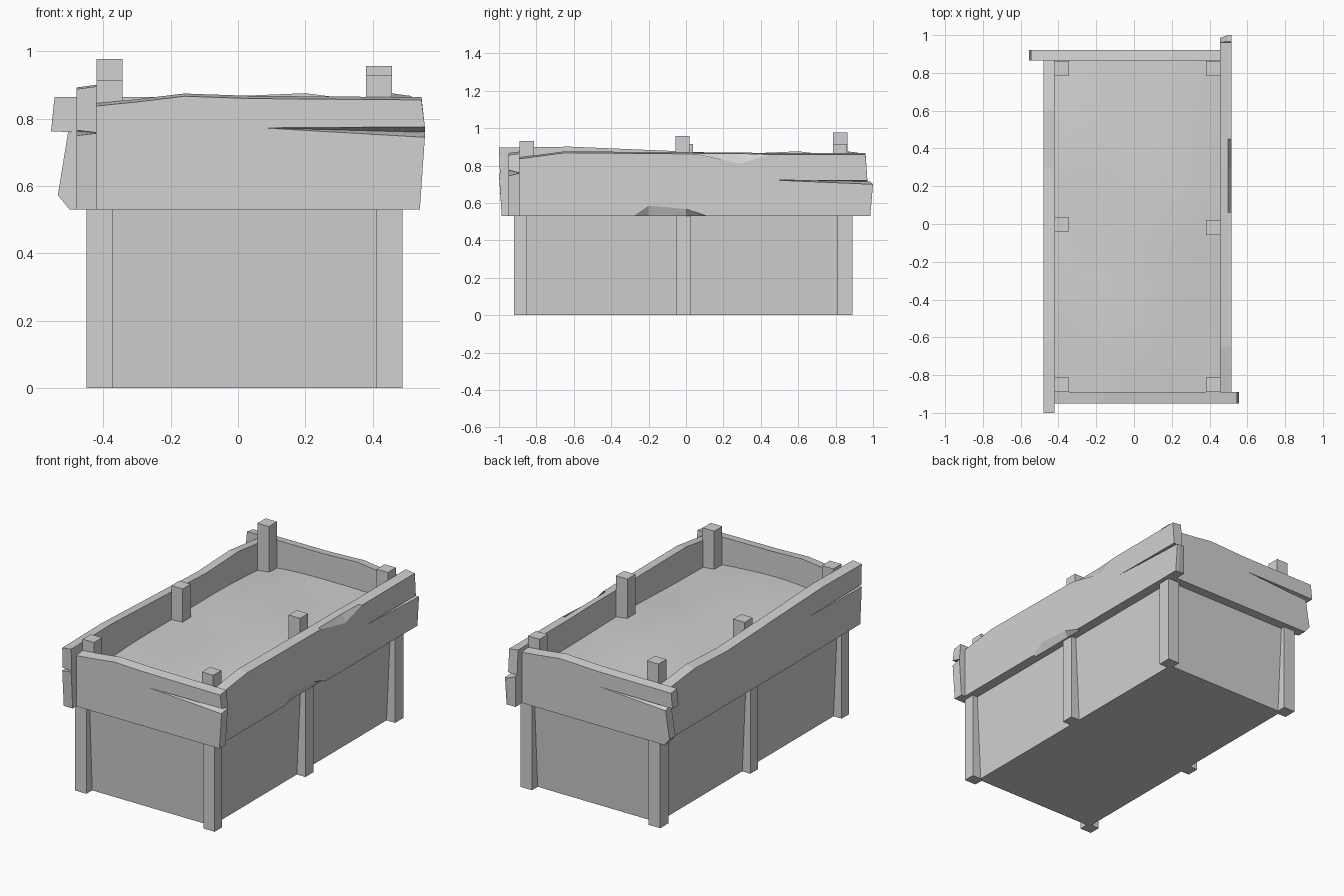
import bpy, bmesh, math

default = bpy.data.objects.get("Cube")
if default:
    bpy.data.objects.remove(default, do_unlink=True)

# Single weathered grey
grey = bpy.data.materials.new("weathered_grey")
grey.use_nodes = True
colour = (0.64, 0.64, 0.64, 1)
grey.diffuse_color = colour
grey.node_tree.nodes["Principled BSDF"].inputs["Base Color"].default_value = colour


def finish(name, bm):
    bmesh.ops.recalc_face_normals(bm, faces=bm.faces)
    mesh = bpy.data.meshes.new(name)
    bm.to_mesh(mesh)
    bm.free()
    mesh.materials.append(grey)
    obj = bpy.data.objects.new(name, mesh)
    bpy.context.scene.collection.objects.link(obj)
    return obj


def loft(name, rings):
    """Closed solid through rings with equal point counts."""
    bm = bmesh.new()
    loops = [[bm.verts.new(p) for p in ring] for ring in rings]
    bm.faces.new(loops[0])
    bm.faces.new(loops[-1])
    for a, b in zip(loops, loops[1:]):
        for i in range(len(a)):
            j = (i + 1) % len(a)
            bm.faces.new((a[i], a[j], b[j], b[i]))
    return finish(name, bm)


def rect(x0, x1, y0, y1, z):
    return [(x0, y0, z), (x1, y0, z), (x1, y1, z), (x0, y1, z)]


def box(name, x0, x1, y0, y1, z0, z1):
    return loft(name, [rect(x0, x1, y0, y1, z0), rect(x0, x1, y0, y1, z1)])


def board(name, axis, outer, inner, profile, closed, chips={}):
    """Plank from a length/height profile. closed moves the crack points on the
    inner face so the crack ends there; chips lowers points on the outer face."""
    def ring(depth, moved, lift):
        pts = [moved.get(i, (u, z + lift if z > .8 else z))
               for i, (u, z) in enumerate(profile)]
        if axis == "x":
            return [(u, depth, z) for u, z in pts]
        return [(depth, u, z) for u, z in pts]
    rings = [ring(outer, chips, 0), ring(inner, closed, .008)]
    if chips:
        rings.insert(1, ring(outer + (inner - outer) * .3, {}, .002))
    return loft(name, rings)


# Tapered box body
loft("body", [rect(-.395, .43, -.865, .835, 0),
              rect(-.42, .455, -.89, .865, .53),
              rect(-.42, .455, -.89, .865, .62)])

# Outer legs and inner post tops: leg depth range, then post start and height per side
rows = {"front": (-.92, -.85, (-.89, .915), (-.89, .93)),
        "middle": (-.05, .025, (-.04, .915), (-.057, .957)),
        "back": (.81, .89, (.787, .978), (.785, .914))}
for row, (y0, y1, right, left) in rows.items():
    for side, x0, px, (py, top) in (("right", -.45, -.42, right),
                                    ("left", .411, .38, left)):
        box(f"{row}_{side}_leg", x0, x0 + .077, y0, y1, 0, .56)
        box(f"{row}_{side}_post", px, px + .077, py, py + .077, .55, top)

# Split and chipped boards, lapped around the corners
board("front_board", "x", -.95, -.89, [
    (-.42, .53), (.54, .53), (.555, .745), (.07, .773), (.555, .776),
    (.545, .856), (.04, .86), (-.16, .867), (-.3, .85), (-.42, .838)],
    closed={2: (.555, .759), 3: (.545, .76), 4: (.555, .761)})
board("back_board", "x", .922, .865, [
    (.455, .53), (-.5, .53), (-.535, .573), (-.508, .74), (-.07, .768),
    (-.555, .765), (-.545, .856), (-.04, .858), (.2, .868), (.3, .855), (.455, .838)],
    closed={3: (-.505, .759), 4: (-.495, .76), 5: (-.555, .763)})
board("left_board", "y", .515, .455, [
    (-.89, .53), (-.28, .53), (-.2, .53), (0, .53), (.11, .53), (.985, .53),
    (1, .7), (.485, .722), (.97, .719), (.96, .858), (.45, .858), (.29, .862),
    (.06, .862), (-.65, .868), (-.89, .836)],
    closed={6: (.985, .714), 7: (.96, .715), 8: (.97, .716)},
    chips={2: (-.2, .585), 3: (0, .568), 11: (.29, .81)})
board("right_board", "y", -.48, -.42, [
    (.865, .53), (-.985, .53), (-1, .75), (-.5, .762), (-.995, .766),
    (-1, .888), (-.62, .893), (0, .867), (.3, .855), (.6, .868), (.865, .838)],
    closed={2: (-1, .757), 3: (-.985, .758), 4: (-.995, .759)})

# Gently uneven soil surface
bm = bmesh.new()
bmesh.ops.create_grid(bm, x_segments=10, y_segments=20, size=1)
for v in bm.verts:
    x, y = v.co.x, v.co.y
    dome = .027 * (1 - x * x) + .02 * (1 - y * y)
    ripple = .006 * math.sin(3 * x + 2 * y) * math.cos(4 * y - x)
    v.co = (.0175 + x * .4375, -.0125 + y * .8775, .688 + dome + ripple)
soil = finish("soil", bm)
for p in soil.data.polygons:
    p.use_smooth = True
